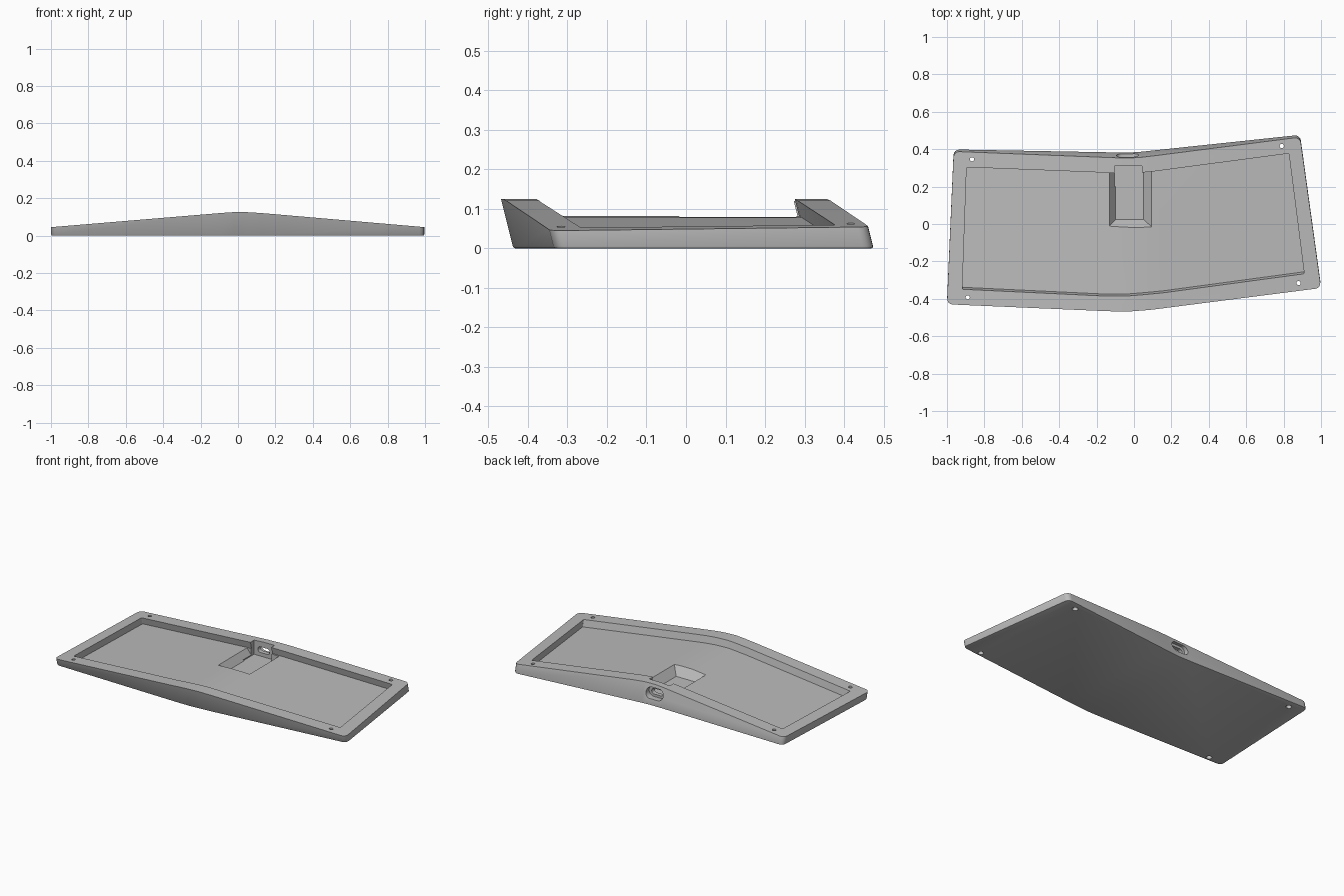
import bpy, bmesh, math
from mathutils import Vector, Matrix

cube = bpy.data.objects.get("Cube")
if cube:
    bpy.data.objects.remove(cube)

SHEAR = -0.25                     # walls lean forward as they rise
CREST = [(-1.0, 0.045), (-0.09, 0.121), (-0.03, 0.125), (0.05, 0.125), (0.12, 0.121), (1.0, 0.045)]

grey = bpy.data.materials.new("warm_grey")
grey.use_nodes = True
grey.diffuse_color = (0.5, 0.5, 0.5, 1)
grey.node_tree.nodes["Principled BSDF"].inputs["Base Color"].default_value = grey.diffuse_color


def height(x):
    """Height of the tented top surface at x."""
    for (x0, z0), (x1, z1) in zip(CREST, CREST[1:]):
        if x <= x1:
            break
    return z0 + (z1 - z0) * (x - x0) / (x1 - x0)


def finish(bm, name, helper=True):
    bmesh.ops.recalc_face_normals(bm, faces=bm.faces)
    mesh = bpy.data.meshes.new(name)
    bm.to_mesh(mesh)
    bm.free()
    mesh.materials.append(grey)
    obj = bpy.data.objects.new(name, mesh)
    bpy.context.collection.objects.link(obj)
    if helper:
        obj.hide_render = True
        obj.hide_set(True)
    return obj


def tented_prism(name, outline, radius, low, high, chamfer=0, helper=True):
    """Extrude an outline between two surfaces given as functions of x."""
    bm = bmesh.new()
    verts = [bm.verts.new((x, y, 0)) for x, y in outline]
    face = bm.faces.new(verts)
    corners = [v for v in verts if abs(v.co.x) > 0.5]
    bmesh.ops.bevel(bm, geom=corners, offset=radius, segments=4, profile=0.5, affect='VERTICES')
    face = bm.faces[:][0]
    rim = list(face.edges)
    top = bmesh.ops.extrude_face_region(bm, geom=[face])["geom"]
    bmesh.ops.translate(bm, verts=[v for v in top if isinstance(v, bmesh.types.BMVert)], vec=(0, 0, 1))
    if not any(len(f.verts) > 4 and all(v.co.z < 0.5 for v in f.verts) for f in bm.faces):
        bm.faces.new([v for v in bm.verts if v.co.z < 0.5])
    if chamfer:
        edges = [e for e in bm.edges if all(v.co.z < 0.5 for v in e.verts)]
        bmesh.ops.bevel(bm, geom=edges, offset=chamfer, segments=2, profile=0.5, affect='EDGES')
    for x, _ in CREST[1:-1]:
        bmesh.ops.bisect_plane(bm, geom=bm.verts[:] + bm.edges[:] + bm.faces[:],
                               plane_co=(x, 0, 0), plane_no=(1, 0, 0))
    for v in bm.verts:
        v.co.z = high(v.co.x) if v.co.z > 0.5 else low(v.co.x) + v.co.z
        v.co.y += SHEAR * v.co.z
    return finish(bm, name, helper)


def tapered_box(name, bottom, top, z0, z1):
    """Box whose bottom and top rectangles (x0, x1, y0, y1) differ."""
    bm = bmesh.new()
    bmesh.ops.create_cube(bm, size=1)
    for v in bm.verts:
        r, z = (top, z1) if v.co.z > 0 else (bottom, z0)
        v.co = (r[v.co.x > 0], r[2 + (v.co.y > 0)], z)
    return finish(bm, name)


def cylinder(name, x, y, z0, z1, r):
    bm = bmesh.new()
    bmesh.ops.create_cone(bm, cap_ends=True, segments=24, radius1=r, radius2=r, depth=z1 - z0,
                          matrix=Matrix.Translation((x, y, (z0 + z1) / 2)))
    return finish(bm, name)


def pill(name, x, z, half_w, r, y0, y1):
    """Horizontal rounded slot running along y."""
    bm = bmesh.new()
    pts = []
    for i in range(24):
        a = 2 * math.pi * (i + 0.5) / 24
        side = math.copysign(half_w - r, math.cos(a))
        pts.append(bm.verts.new((x + side + r * math.cos(a), y0, z + r * math.sin(a))))
    face = bm.faces.new(pts)
    new = bmesh.ops.extrude_face_region(bm, geom=[face], use_keep_orig=True)["geom"]
    bmesh.ops.translate(bm, verts=[v for v in new if isinstance(v, bmesh.types.BMVert)],
                        vec=(0, y1 - y0, 0))
    return finish(bm, name)


# Tented case body
body = tented_prism(
    "keyboard_case",
    [(-1.0, -0.418), (-0.14, -0.437), (-0.03, -0.437), (0.1, -0.427), (1.0, -0.331),
     (0.888, 0.478), (0.04, 0.388), (-0.02, 0.384), (-0.09, 0.384), (-0.964, 0.4)],
    0.03, lambda x: 0.0, height, chamfer=0.006, helper=False)

# Recessed tray, following the tented top
tray = tented_prism(
    "tray_cutter",
    [(-0.918, -0.336), (-0.17, -0.356), (-0.04, -0.354), (0.16, -0.338), (0.91, -0.253),
     (0.828, 0.392), (0.09, 0.31), (-0.02, 0.302), (-0.12, 0.303), (-0.895, 0.317)],
    0.006, lambda x: height(x) - 0.043, lambda x: height(x) + 0.1)

# Connector pit with sloping sides, and its notch into the rear rim
pit = tapered_box("pit_cutter", (-0.098, 0.052, 0.025, 0.28), (-0.14, 0.098, -0.02, 0.28), 0.03, 0.085)
notch = tapered_box("notch_cutter", (-0.103, 0.042, 0.2, 0.31), (-0.103, 0.042, 0.2, 0.31), 0.03, 0.2)

# Rear cable opening: wide recess outside, small slot through the wall
recess = pill("recess_cutter", -0.035, 0.071, 0.06, 0.034, 0.337, 0.5)
slot = pill("slot_cutter", -0.035, 0.071, 0.042, 0.018, 0.25, 0.5)

cutters = [tray, pit, notch, recess, slot]

# Corner screw holes with wider counterbores underneath
for i, (x, y) in enumerate([(-0.866, 0.346), (0.79, 0.417), (-0.889, -0.392), (0.88, -0.316)]):
    cutters.append(cylinder(f"screw_hole_cutter_{i}", x, y, -0.1, 0.2, 0.011))
    cutters.append(cylinder(f"counterbore_cutter_{i}", x, y, -0.1, 0.02, 0.017))

for c in cutters:
    mod = body.modifiers.new(c.name, 'BOOLEAN')
    mod.operation = 'DIFFERENCE'
    mod.solver = 'EXACT'
    mod.object = c

# Bake the cuts, then drop the cutters
depsgraph = bpy.context.evaluated_depsgraph_get()
cut_mesh = bpy.data.meshes.new_from_object(body.evaluated_get(depsgraph))
body.modifiers.clear()
body.data = cut_mesh
for c in cutters:
    bpy.data.objects.remove(c)

bpy.context.view_layer.objects.active = body
body.select_set(True)
bpy.ops.object.shade_smooth_by_angle(angle=math.radians(25))
